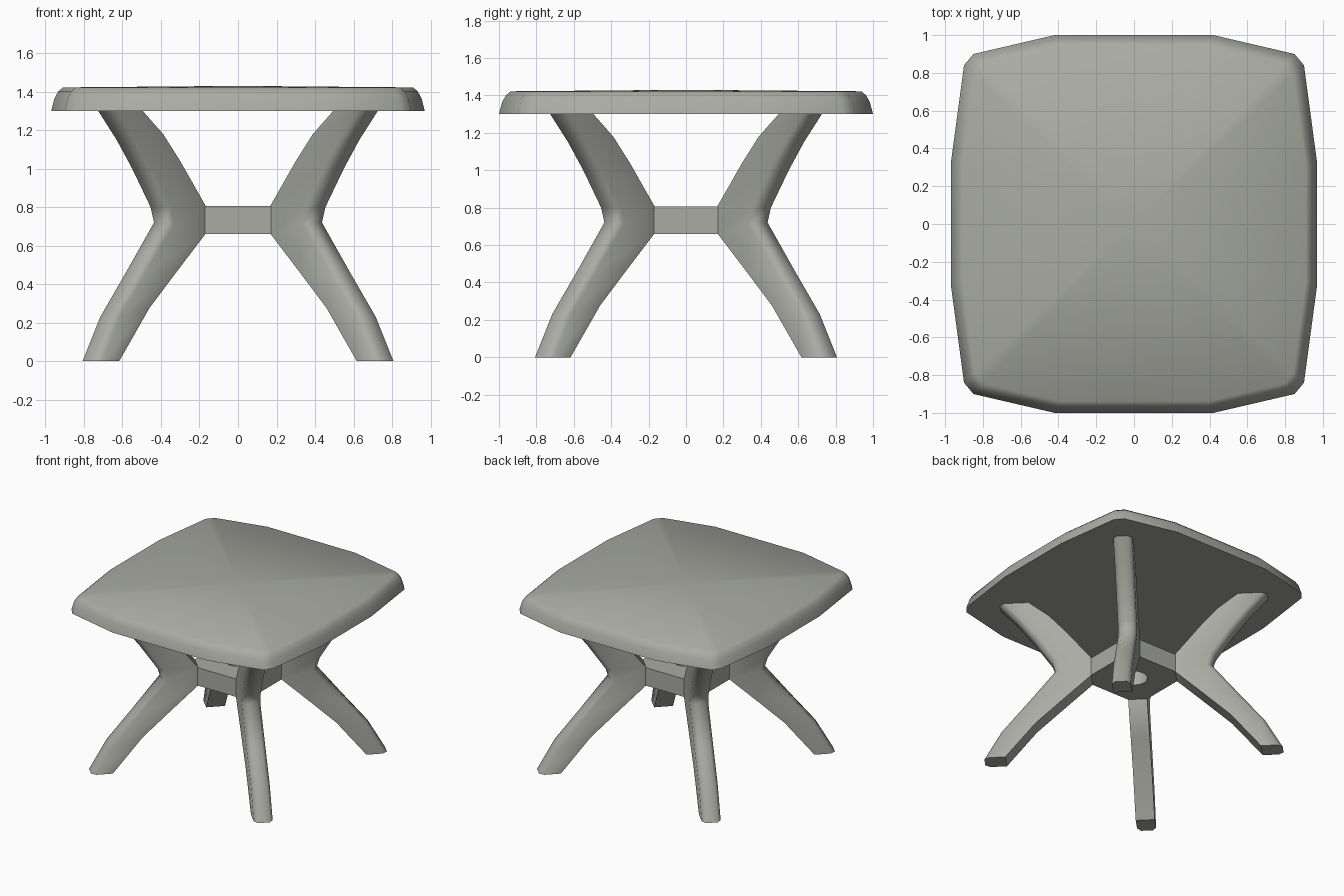
import bpy, bmesh, math
from mathutils import Vector

if "Cube" in bpy.data.objects:
    bpy.data.objects.remove(bpy.data.objects["Cube"])

mat = bpy.data.materials.new("warm grey plastic")
mat.diffuse_color = (0.40, 0.41, 0.37, 1)
mat.use_nodes = True
mat.node_tree.nodes["Principled BSDF"].inputs["Base Color"].default_value = mat.diffuse_color


def make(name, bm, angle):
    bmesh.ops.recalc_face_normals(bm, faces=bm.faces[:])
    me = bpy.data.meshes.new(name)
    bm.to_mesh(me)
    bm.free()
    me.materials.append(mat)
    ob = bpy.data.objects.new(name, me)
    bpy.context.collection.objects.link(ob)
    bpy.ops.object.select_all(action='DESELECT')
    ob.select_set(True)
    bpy.context.view_layer.objects.active = ob
    bpy.ops.object.shade_smooth_by_angle(angle=math.radians(angle))
    return ob


def bridge(bm, a, b):
    n = len(a)
    for i in range(n):
        j = (i + 1) % n
        bm.faces.new((a[i], a[j], b[j], b[i]))


# Tabletop: bowed square outline, rounded rim, slightly crowned top
quarter = [(0.97, 0.32), (0.90, 0.84), (0.85, 0.90), (0.42, 1.0)]
outline = (quarter + [(-x, y) for x, y in reversed(quarter)]
           + [(-x, -y) for x, y in quarter]
           + [(x, -y) for x, y in reversed(quarter)])
bm = bmesh.new()
rings = [[bm.verts.new((x * s, y * s, z)) for x, y in outline]
         for s, z in [(1, 1.30), (0.983, 1.365), (0.963, 1.40), (0.938, 1.422)]]
for a, b in zip(rings, rings[1:]):
    bridge(bm, a, b)
bm.faces.new(rings[0])
apex = bm.verts.new((0, 0, 1.43))
top = rings[-1]
for i in range(len(top)):
    bm.faces.new((top[i], top[(i + 1) % len(top)], apex))
make("tabletop", bm, 50)

# Legs: (inner radius, inner z, outer radius, outer z) from floor to tabletop
stations = [(0.943, 0, 1.10, 0), (0.72, 0.276, 0.97, 0.23),
            (0.525, 0.46, 0.79, 0.45), (0.31, 0.66, 0.575, 0.72),
            (0.31, 0.81, 0.60, 0.80), (0.495, 1.04, 0.735, 1.0),
            (0.62, 1.18, 0.85, 1.15), (0.77, 1.30, 0.985, 1.30)]
W = 0.07


def leg(name, angle):
    bm = bmesh.new()
    radial = Vector((math.cos(angle), math.sin(angle), 0))
    side = Vector((-math.sin(angle), math.cos(angle), 0))
    up = Vector((0, 0, 1))
    loops = []
    for ri, zi, ro, zo in stations:
        inner = radial * ri + up * zi
        outer = radial * ro + up * zo
        shoulder = outer + (inner - outer).normalized() * 0.035
        pts = [inner - side * W, shoulder - side * W, outer - side * W * 0.6,
               outer + side * W * 0.6, shoulder + side * W, inner + side * W]
        loops.append([bm.verts.new(p) for p in pts])
    for a, b in zip(loops, loops[1:]):
        bridge(bm, a, b)
    bm.faces.new(loops[0])
    bm.faces.new(loops[-1])
    make(name, bm, 50)


for i, n in enumerate(["back_right", "back_left", "front_left", "front_right"]):
    leg(n + "_leg", math.radians(45 + 90 * i))

# Hub: square block joining the legs, with a round hole through it
bm = bmesh.new()
H, R, N = 0.27, 0.10, 16


def square_point(a):
    c, s = math.cos(a), math.sin(a)
    k = H / max(abs(c), abs(s))
    return c * k, s * k


angles = [2 * math.pi * i / N for i in range(N)]
outer_lo, outer_hi = [[bm.verts.new((*square_point(a), z)) for a in angles]
                      for z in (0.66, 0.805)]
hole_lo, hole_hi = [[bm.verts.new((R * math.cos(a), R * math.sin(a), z)) for a in angles]
                    for z in (0.66, 0.805)]
for a, b in [(outer_lo, outer_hi), (outer_hi, hole_hi),
             (hole_hi, hole_lo), (hole_lo, outer_lo)]:
    bridge(bm, a, b)
make("hub", bm, 40)
